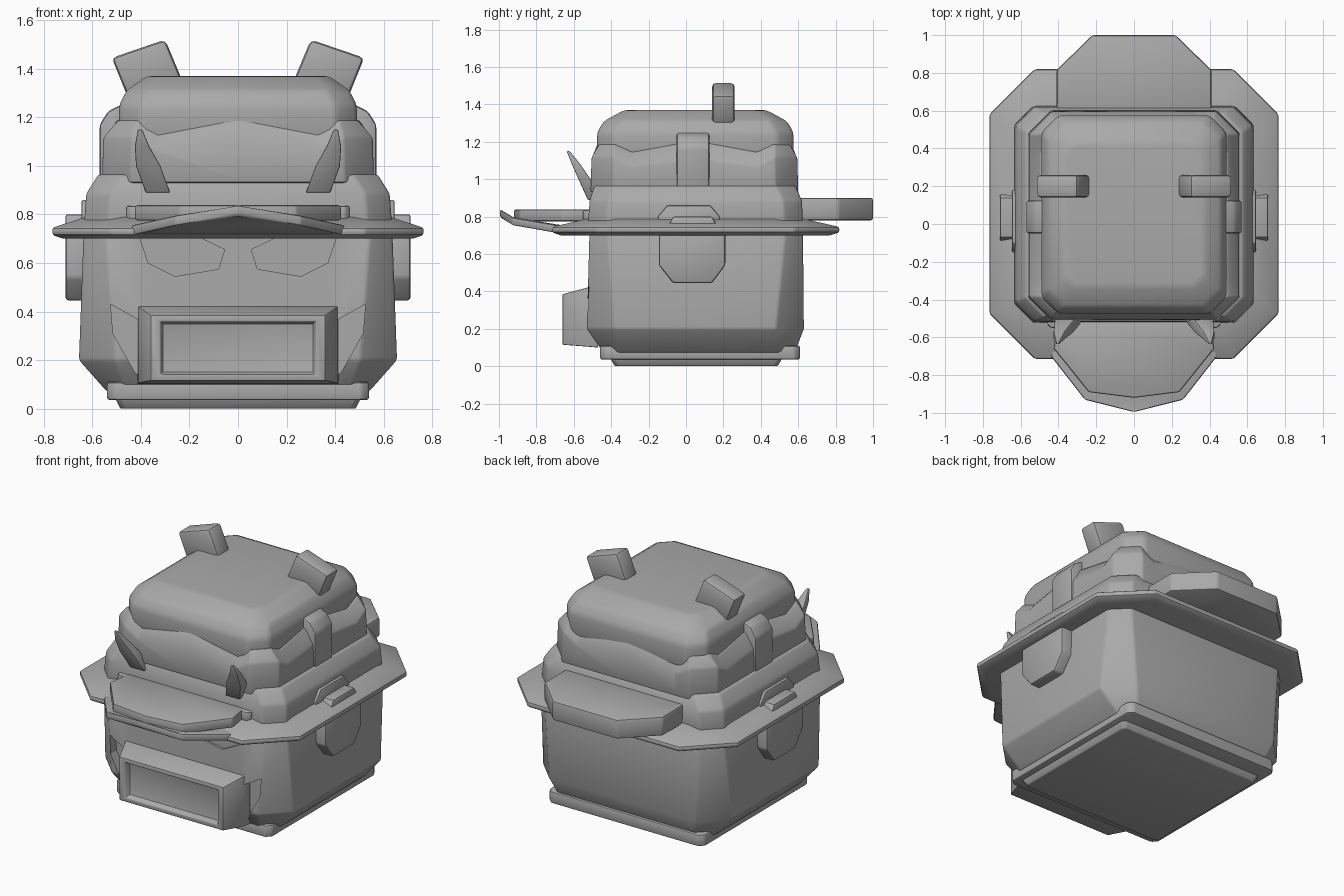
import bpy, bmesh, math

cube = bpy.data.objects.get("Cube")
if cube:
    bpy.data.objects.remove(cube, do_unlink=True)

grey = bpy.data.materials.new("plain_grey")
grey.use_nodes = True
colour = (0.4, 0.4, 0.4, 1)
grey.diffuse_color = colour
grey.node_tree.nodes["Principled BSDF"].inputs["Base Color"].default_value = colour


def loft(name, rings, bevel=0.012):
    """Closed solid skinned through rings of equal point count."""
    bm = bmesh.new()
    loops = [[bm.verts.new(p) for p in ring] for ring in rings]
    n = len(loops[0])
    for a, b in zip(loops, loops[1:]):
        for i in range(n):
            j = (i + 1) % n
            bm.faces.new((a[i], a[j], b[j], b[i]))
    bm.faces.new(loops[0])
    bm.faces.new(loops[-1])
    bmesh.ops.recalc_face_normals(bm, faces=bm.faces)
    mesh = bpy.data.meshes.new(name)
    bm.to_mesh(mesh)
    bm.free()
    mesh.materials.append(grey)
    ob = bpy.data.objects.new(name, mesh)
    bpy.context.collection.objects.link(ob)
    bpy.ops.object.select_all(action='DESELECT')
    ob.select_set(True)
    bpy.context.view_layer.objects.active = ob
    if bevel:
        mod = ob.modifiers.new("soft_edges", 'BEVEL')
        mod.width, mod.segments = bevel, 2
        mod.limit_method, mod.angle_limit = 'ANGLE', math.radians(25)
        bpy.ops.object.modifier_apply(modifier=mod.name)
        bpy.ops.object.shade_smooth_by_angle(angle=math.radians(30))
    return ob


def pair(name, rings, bevel=0.012):
    """Same solid on the left (+x) and right (-x)."""
    flipped = [[(-x, y, z) for x, y, z in ring] for ring in rings]
    return [loft("left_" + name, rings, bevel), loft("right_" + name, flipped, bevel)]


def octagon(hx, y0, y1, z, c):
    half = [(hx - c, y0), (hx, y0 + c), (hx, y1 - c), (hx - c, y1)]
    return [(x, y, z) for x, y in half] + [(-x, y, z) for x, y in reversed(half)]


def wavy(hx, y0, y1, c, corner, dip, mid):
    """Chamfered outline whose height dips beside each corner and peaks mid-side."""
    cy, d = (y0 + y1) / 2, c + 0.09
    side = [(hx - c, y0, corner), (hx, y0 + c, corner), (hx, y0 + d, dip), (hx, cy, mid),
            (hx, y1 - d, dip), (hx, y1 - c, corner), (hx - c, y1, corner), (hx - d, y1, dip)]
    left = [(hx - d, y0, dip)] + side
    right = [(-x, y, z) for x, y, z in reversed(left)]
    return [(0, y0, mid)] + left + [(0, y1, mid)] + right


def mirror_outline(half):
    """Complete an outline from its +x half, which starts and ends off the axis."""
    return half + [(-x, *r) for x, *r in reversed(half) if x > 0]


def along_x(profile, *stations):
    return [[(x, y, z) for y, z in profile] for x in stations]


def along_y(profile, *stations):
    return [[(x, y, z) for x, z in profile] for y in stations]


# Head block and stepped base
head = loft("head_block", [octagon(0.54, -0.44, 0.58, 0.07, 0.08),
                           octagon(0.655, -0.53, 0.63, 0.2, 0.15),
                           octagon(0.635, -0.515, 0.625, 0.75, 0.09)])
loft("base_slab", [octagon(0.54, -0.46, 0.61, z, 0.03) for z in (0.035, 0.11)])
loft("base_foot", [octagon(0.485, -0.38, 0.49, 0, 0.02), octagon(0.51, -0.41, 0.52, 0.05, 0.02)], 0.006)

# Eye and cheek recesses
eye = [(0.41, 0.72), (0.37, 0.6), (0.26, 0.545), (0.08, 0.575), (0.055, 0.655), (0.19, 0.72)]
cheek = [(0.525, 0.43), (0.4, 0.36), (0.4, 0.13), (0.425, 0.15), (0.515, 0.31)]
cutters = pair("eye_cutter", along_y(eye, -0.7, -0.508), 0)
cutters += pair("cheek_cutter", along_y(cheek, -0.7, -0.465), 0)
for cutter in cutters:
    cutter.hide_render = True
    bpy.context.view_layer.objects.active = head
    mod = head.modifiers.new("recess", 'BOOLEAN')
    mod.operation, mod.solver, mod.object = 'DIFFERENCE', 'EXACT', cutter
    bpy.ops.object.modifier_apply(modifier=mod.name)
    bpy.data.objects.remove(cutter, do_unlink=True)


# Mouth box with recessed panel
def panel(hx, y, z0, z1):
    return [(-hx, y, z0), (hx, y, z0), (hx, y, z1), (-hx, y, z1)]


loft("mouth_box", [panel(0.415, -0.47, 0.1, 0.425), panel(0.41, -0.53, 0.105, 0.42),
                   panel(0.36, -0.66, 0.115, 0.385), panel(0.32, -0.66, 0.14, 0.36),
                   panel(0.31, -0.625, 0.15, 0.35)], 0.005)

# Hat: brim and stacked crown tiers
loft("hat_brim", [octagon(0.72, -0.67, 0.77, 0.7, 0.23), octagon(0.765, -0.715, 0.82, 0.715, 0.24),
                  octagon(0.765, -0.715, 0.82, 0.745, 0.24), octagon(0.61, -0.5, 0.6, 0.795, 0.15)])
loft("crown_lower_tier", [octagon(0.635, -0.525, 0.625, 0.75, 0.1),
                          octagon(0.625, -0.515, 0.62, 0.885, 0.1),
                          octagon(0.575, -0.49, 0.585, 0.965, 0.1)])
loft("crown_middle_tier", [wavy(0.56, -0.51, 0.6, 0.12, 0.93, 0.93, 0.93),
                           wavy(0.555, -0.505, 0.595, 0.12, 1.12, 1.07, 1.11),
                           wavy(0.495, -0.465, 0.555, 0.08, 1.19, 1.145, 1.21),
                           wavy(0.4, -0.38, 0.45, 0.08, 1.15, 1.15, 1.15)], 0.01)
loft("crown_top", [octagon(0.49, -0.475, 0.575, 1.1, 0.09), octagon(0.49, -0.475, 0.575, 1.25, 0.09),
                   octagon(0.46, -0.44, 0.54, 1.31, 0.09), octagon(0.375, -0.33, 0.43, 1.37, 0.06)], 0.02)

# Front visor: drooping rim under a flat plate
rim = mirror_outline([(0.42, -0.49, 0.76), (0.42, -0.6, 0.75), (0.44, -0.7, 0.755),
                      (0.26, -0.93, 0.795), (0, -0.995, 0.84)])
loft("visor_rim", [[(x, y, z - 0.042) for x, y, z in rim], rim], 0.01)
plate = mirror_outline([(0.4, -0.49), (0.425, -0.66), (0.24, -0.89), (0, -0.92)])
loft("visor_plate", [[(x, y, z) for x, y in plate] for z in (0.775, 0.838)], 0.01)
loft("visor_bracket", [octagon(0.46, -0.55, -0.45, z, 0.02) for z in (0.77, 0.835)], 0.008)

# Rear guard
guard = mirror_outline([(0.41, 0.57), (0.41, 0.815), (0.22, 1.0)])
loft("rear_guard", [[(x, y, z) for x, y in guard] for z in (0.78, 0.9)])

# Side pads, their tabs and nubs
pad = [(-0.145, 0.8), (-0.145, 0.54), (-0.07, 0.445), (0.14, 0.445), (0.21, 0.54), (0.21, 0.8)]
pair("side_pad", along_x([(y, min(z, 0.73)) for y, z in pad], 0.58, 0.71))
tab = [(-0.15, 0.76), (-0.15, 0.8), (-0.1, 0.86), (0.13, 0.86), (0.18, 0.8), (0.18, 0.76)]
pair("pad_tab", along_x(tab, 0.58, 0.645), 0.008)
nub = [(-0.11, 0.72), (-0.07, 0.8), (0.14, 0.8), (0.18, 0.72)]
pair("pad_nub", along_x(nub, 0.6, 0.71), 0.008)

# Clips over the middle tier
clip = [(0.44, 0.94), (0.57, 0.94), (0.57, 1.17), (0.535, 1.225), (0.485, 1.25), (0.44, 1.25)]
pair("side_clip", along_y(clip, -0.05, 0.125), 0.014)

# Tilted ears on the crown
ear = [(0.3, 1.52), (0.52, 1.445), (0.455, 1.285), (0.225, 1.34)]
pair("ear", along_y(ear, 0.14, 0.26), 0.02)


# Curved brow horns
def slab(x0, x1, y0, y1, z):
    return [(x0, y0, z), (x1, y0, z), (x1, y1, z), (x0, y1, z)]


pair("horn", [slab(0.28, 0.38, -0.525, -0.47, 0.89), slab(0.32, 0.42, -0.575, -0.51, 1.0),
              slab(0.365, 0.425, -0.61, -0.565, 1.08), slab(0.395, 0.412, -0.638, -0.622, 1.15)], 0.005)
